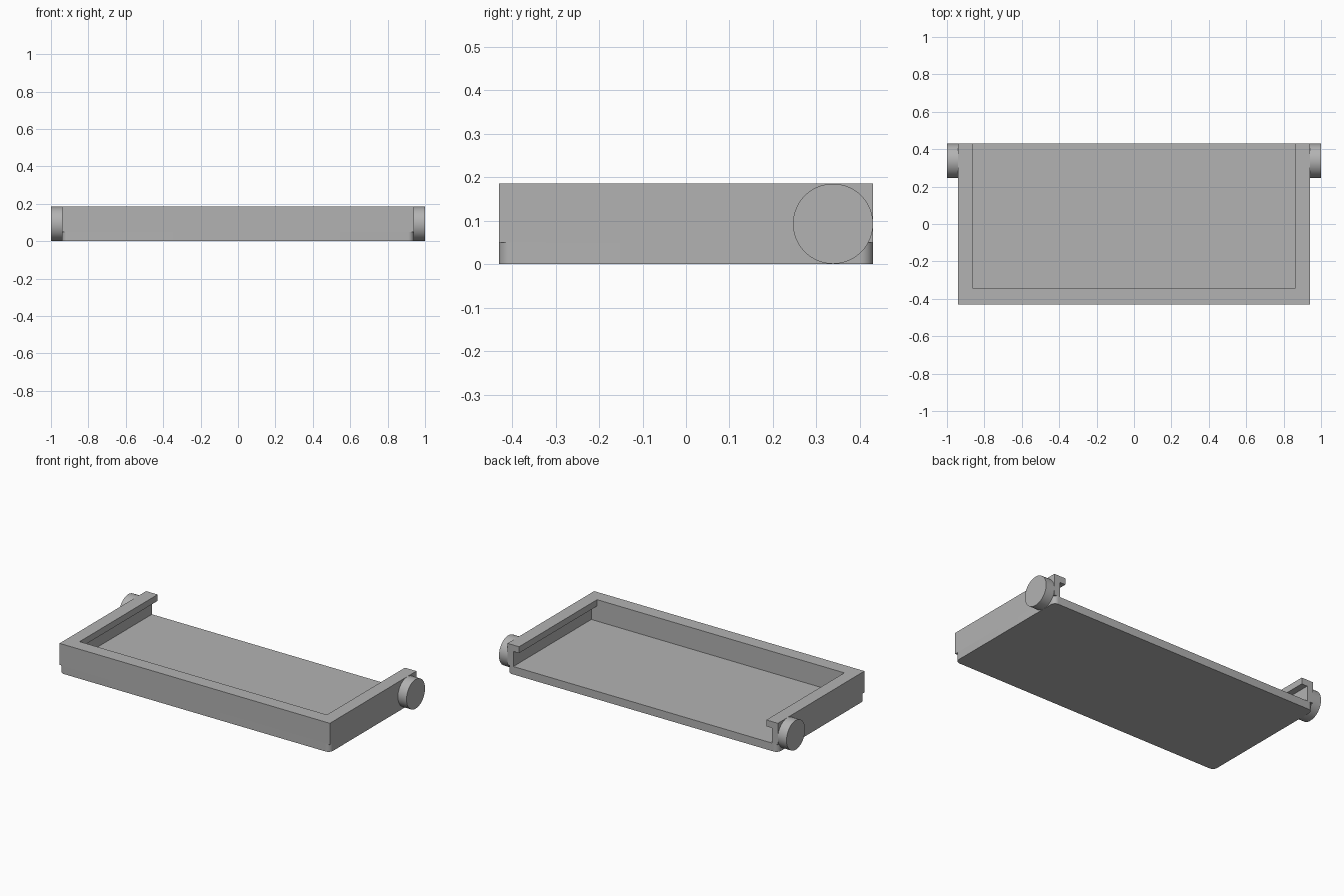
import bpy, bmesh, math
from mathutils import Matrix, Vector

if "Cube" in bpy.data.objects:
    bpy.data.objects.remove(bpy.data.objects["Cube"])

grey = bpy.data.materials.new("plain_grey")
grey.diffuse_color = (0.448, 0.448, 0.448, 1)
grey.use_nodes = True
grey.node_tree.nodes["Principled BSDF"].inputs["Base Color"].default_value = grey.diffuse_color


def prism(name, points, direction):
    """Extrude a closed outline of 3D points along a direction."""
    bm = bmesh.new()
    face = bm.faces.new([bm.verts.new(p) for p in points])
    ext = bmesh.ops.extrude_face_region(bm, geom=[face], use_keep_orig=True)
    verts = [g for g in ext["geom"] if isinstance(g, bmesh.types.BMVert)]
    bmesh.ops.translate(bm, verts=verts, vec=Vector(direction))
    bmesh.ops.recalc_face_normals(bm, faces=bm.faces[:])
    return finish(name, bm)


def finish(name, bm):
    mesh = bpy.data.meshes.new(name)
    bm.to_mesh(mesh)
    bm.free()
    mesh.materials.append(grey)
    obj = bpy.data.objects.new(name, mesh)
    bpy.context.collection.objects.link(obj)
    return obj


def activate(obj):
    bpy.ops.object.select_all(action='DESELECT')
    obj.select_set(True)
    bpy.context.view_layer.objects.active = obj


def smooth(obj):
    activate(obj)
    bpy.ops.object.shade_smooth_by_angle(angle=math.radians(35))


W, D, H = 0.94, 0.43, 0.185     # half width, half depth, height
FLOOR, LIP = 0.05, 0.145        # floor top and lip underside

# Floor plate with rounded vertical corners
R = 0.03
outline = []
for i, (sx, sy) in enumerate([(1, 1), (-1, 1), (-1, -1), (1, -1)]):
    for k in range(9):
        a = math.radians(90 * i + 90 * k / 8)
        outline.append((sx * (W - R) + R * math.cos(a),
                        sy * (D - R) + R * math.sin(a), 0))
smooth(prism("floor_plate", outline, (0, 0, FLOOR)))

# Three-sided rim, open at the back, hollowed with a stepped profile
# that leaves an overhanging lip on both side arms
rim = prism("rim", [(-W, -D, FLOOR), (W, -D, FLOOR), (W, D, FLOOR), (-W, D, FLOOR)],
            (0, 0, H - FLOOR))
half = [(0.90, -0.1), (0.90, LIP), (0.86, LIP), (0.86, 0.4)]
profile = half + [(-x, z) for x, z in reversed(half)]
cutter = prism("rim_cutter", [(x, -0.345, z) for x, z in profile], (0, 1.2, 0))
cutter.hide_render = True
mod = rim.modifiers.new("hollow", 'BOOLEAN')
mod.operation = 'DIFFERENCE'
mod.solver = 'EXACT'
mod.object = cutter
activate(rim)
bpy.ops.object.modifier_apply(modifier=mod.name)
bpy.data.objects.remove(cutter)

# Round end discs on the outside of the arms
for side, sign in (("right", 1), ("left", -1)):
    bm = bmesh.new()
    place = Matrix.Translation((sign * 0.97, 0.338, 0.0925)) @ Matrix.Rotation(math.pi / 2, 4, 'Y')
    bmesh.ops.create_cone(bm, cap_ends=True, segments=64, radius1=0.092,
                          radius2=0.092, depth=0.06, matrix=place)
    smooth(finish(side + "_disc", bm))
